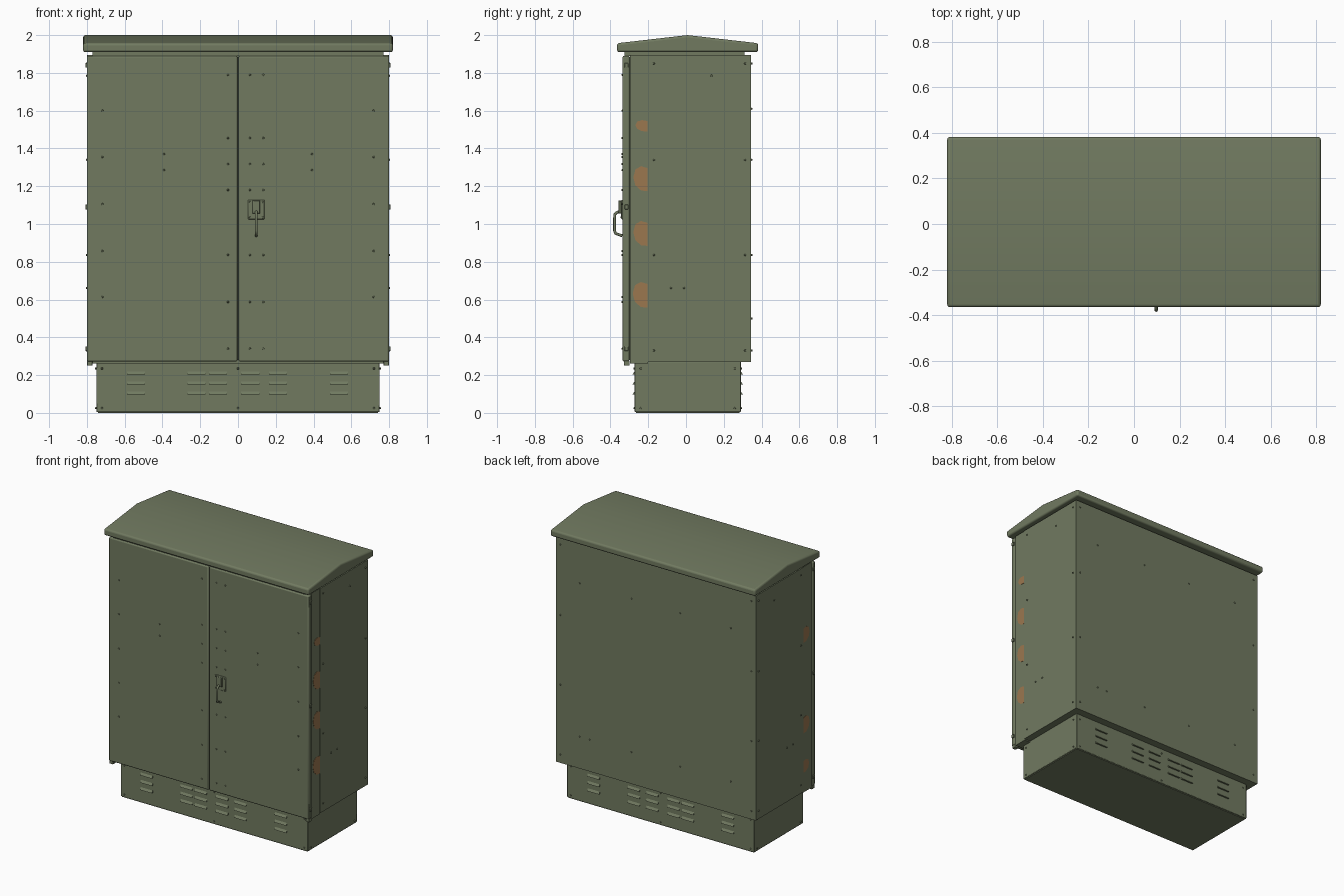
import bpy, bmesh, math
from mathutils import Vector, Matrix

if "Cube" in bpy.data.objects:
    bpy.data.objects.remove(bpy.data.objects["Cube"])


def material(name, rgb):
    m = bpy.data.materials.new(name)
    m.diffuse_color = (*rgb, 1)
    m.use_nodes = True
    m.node_tree.nodes["Principled BSDF"].inputs["Base Color"].default_value = m.diffuse_color
    return m


GREEN = material("olive green", (0.165, 0.195, 0.118))
RUST = material("rust orange", (0.33, 0.185, 0.078))


def finish(name, bm, mat=GREEN, bevel=0, segments=2):
    bmesh.ops.recalc_face_normals(bm, faces=bm.faces)
    me = bpy.data.meshes.new(name)
    bm.to_mesh(me)
    bm.free()
    me.materials.append(mat)
    ob = bpy.data.objects.new(name, me)
    bpy.context.collection.objects.link(ob)
    if bevel:
        mod = ob.modifiers.new("bevel", 'BEVEL')
        mod.width, mod.segments = bevel, segments
        mod.limit_method = 'ANGLE'
        mod.angle_limit = math.radians(40)
    bpy.context.view_layer.objects.active = ob
    ob.select_set(True)
    bpy.ops.object.shade_smooth_by_angle(angle=math.radians(35))
    ob.select_set(False)
    return ob


def add_box(bm, x0, x1, y0, y1, z0, z1):
    c = Vector((x0 + x1, y0 + y1, z0 + z1)) / 2
    m = Matrix.Translation(c) @ Matrix.Diagonal((x1 - x0, y1 - y0, z1 - z0, 1))
    bmesh.ops.create_cube(bm, size=1, matrix=m)


def box(name, *dims, bevel=0):
    bm = bmesh.new()
    add_box(bm, *dims)
    return finish(name, bm, bevel=bevel)


def extrude_x(bm, profile, x0, x1):
    """Solid from a (y, z) outline, swept along x."""
    f = bm.faces.new([bm.verts.new((x0, y, z)) for y, z in profile])
    r = bmesh.ops.extrude_face_region(bm, geom=[f])
    vs = [g for g in r["geom"] if isinstance(g, bmesh.types.BMVert)]
    bmesh.ops.translate(bm, verts=vs, vec=(x1 - x0, 0, 0))


def bolts(name, points, normal, radius=0.006, height=0.006):
    """Domed bolt heads sitting on a surface with the given normal."""
    bm = bmesh.new()
    n = Vector(normal)
    rot = n.to_track_quat('Z', 'Y').to_matrix().to_4x4()
    for p in points:
        m = Matrix.Translation(Vector(p) + n * height * 0.4) @ rot
        bmesh.ops.create_cone(bm, cap_ends=True, segments=8, radius1=radius,
                              radius2=radius * 0.7, depth=height * 1.2, matrix=m)
    finish(name, bm)


# Main shell, door frame and plinth
box("cabinet_body", -0.8, 0.8, -0.203, 0.345, 0.27, 1.895)
box("door_frame", -0.796, 0.796, -0.297, -0.2, 0.262, 1.895)
box("roof_neck", -0.77, 0.77, -0.325, 0.31, 1.89, 1.915)
box("plinth", -0.75, 0.75, -0.272, 0.29, 0.005, 0.272, bevel=0.004)
box("plinth_base_flange", -0.742, 0.742, -0.265, 0.283, 0.0, 0.01)

# Double doors with a narrow gap
for side, x0, x1 in (("left", -0.8, -0.003), ("right", 0.003, 0.8)):
    box(side + "_door", x0, x1, -0.336, -0.299, 0.272, 1.89, bevel=0.008)
box("door_seal", -0.785, 0.785, -0.312, -0.29, 0.28, 1.885)

# Gabled roof
bm = bmesh.new()
extrude_x(bm, [(-0.365, 1.91), (0.382, 1.91), (0.382, 1.957),
               (0.008, 2.0), (-0.365, 1.957)], -0.82, 0.82)
finish("roof", bm, bevel=0.012, segments=3)

# Hinge knuckles and lower hinge pins at the outer door edges
bm = bmesh.new()
for s in (-1, 1):
    for z in (0.34, 1.09, 1.84):
        add_box(bm, s * 0.803 - 0.005, s * 0.803 + 0.005, -0.325, -0.305, z - 0.012, z + 0.012)
    add_box(bm, s * 0.785 - 0.014, s * 0.785 + 0.014, -0.328, -0.298, 0.25, 0.275)
finish("door_hinges", bm, bevel=0.002)

# Louvred vents on front and back of the plinth
bm = bmesh.new()
for x in (-0.54, -0.22, -0.105, 0.065, 0.212, 0.535):
    for z in (0.21, 0.157, 0.104):
        for y, s in ((-0.272, -1), (0.29, 1)):
            extrude_x(bm, [(y - s * 0.004, z + 0.016), (y + s * 0.011, z - 0.006),
                           (y - s * 0.004, z - 0.006)], x - 0.048, x + 0.048)
finish("plinth_louvres", bm)

# Door bolts
hinge_z = (1.60, 1.355, 1.105, 0.857, 0.614)
latch_z = (1.79, 1.455, 1.317, 1.18, 0.836, 0.587, 0.34)
pts = [(s * 0.718, -0.336, z) for s in (-1, 1) for z in hinge_z]
pts += [(s * 0.392, -0.336, z) for s in (-1, 1) for z in (1.37, 1.285)]
pts += [(x, -0.336, z) for x in (-0.053, 0.063, 0.134) for z in latch_z]
bolts("door_bolts", pts, (0, -1, 0))

# Side and back panel bolts
corner_z = (1.85, 1.34, 0.836, 0.33)
for name, s in (("right", 1), ("left", -1)):
    pts = [(s * 0.8, y, z) for y in (-0.17, 0.313) for z in corner_z]
    pts += [(s * 0.8, 0.135, 1.785), (s * 0.8, -0.08, 0.662), (s * 0.8, -0.01, 0.662)]
    pts += [(s * 0.75, y, z) for y in (-0.24, 0.258) for z in (0.025, 0.235)]
    bolts(name + "_side_bolts", pts, (s, 0, 0))
pts = [(s * 0.765, 0.345, z) for s in (-1, 1) for z in corner_z]
pts += [(x, 0.345, z) for x in (-0.6, -0.195, 0.195, 0.61) for z in (1.61, 0.5)]
pts.append((0.53, 0.345, 0.5))
bolts("back_bolts", pts, (0, 1, 0))
for name, y, s in (("front", -0.272, -1), ("back", 0.29, 1)):
    pts = [(x, y, z) for x in (-0.72, 0, 0.72) for z in (0.025, 0.235)]
    bolts("plinth_" + name + "_bolts", pts, (0, s, 0))

# Rust patches on the sides of the frame, cut off straight at the body panel
bm = bmesh.new()
patches = ((1, 1.52, 0.030, 0.064), (1, 1.24, 0.066, 0.075), (1, 0.95, 0.066, 0.075),
           (1, 0.625, 0.068, 0.078), (-1, 1.40, 0.055, 0.07), (-1, 0.75, 0.06, 0.07),
           (-1, 0.45, 0.045, 0.065))
for s, z, h, w in patches:
    outline = [(-0.204, z + h * 0.85), (-0.204 - w * 0.45, z + h), (-0.204 - w * 0.85, z + h * 0.75),
               (-0.204 - w, z + h * 0.1), (-0.204 - w * 0.85, z - h * 0.55),
               (-0.204 - w * 0.45, z - h * 0.95), (-0.204, z - h)]
    extrude_x(bm, outline, s * 0.794, s * 0.7975)
finish("rust_patches", bm, RUST)

# Door handle: mounting plate, housing and a bent lever
HX = 0.097
bm = bmesh.new()
add_box(bm, HX - 0.044, HX + 0.044, -0.343, -0.33, 1.025, 1.127)
add_box(bm, HX - 0.02, HX + 0.02, -0.358, -0.335, 1.055, 1.125)
finish("handle_plate", bm, bevel=0.004)
bolts("handle_bolts", [(HX + dx, -0.343, z) for dx in (-0.034, 0.034)
                       for z in (1.035, 1.117)], (0, -1, 0), 0.005, 0.004)
cu = bpy.data.curves.new("handle_lever", 'CURVE')
cu.dimensions = '3D'
cu.bevel_depth = 0.0075
cu.bevel_resolution = 2
cu.use_fill_caps = True
sp = cu.splines.new('POLY')
path = [(-0.34, 1.085), (-0.352, 1.066), (-0.368, 1.06), (-0.377, 1.05), (-0.378, 1.03),
        (-0.378, 0.965), (-0.373, 0.95), (-0.345, 0.94), (-0.337, 0.938)]
sp.points.add(len(path) - 1)
for p, (y, z) in zip(sp.points, path):
    p.co = (HX, y, z, 1)
cu.materials.append(GREEN)
bpy.context.collection.objects.link(bpy.data.objects.new("handle_lever", cu))
